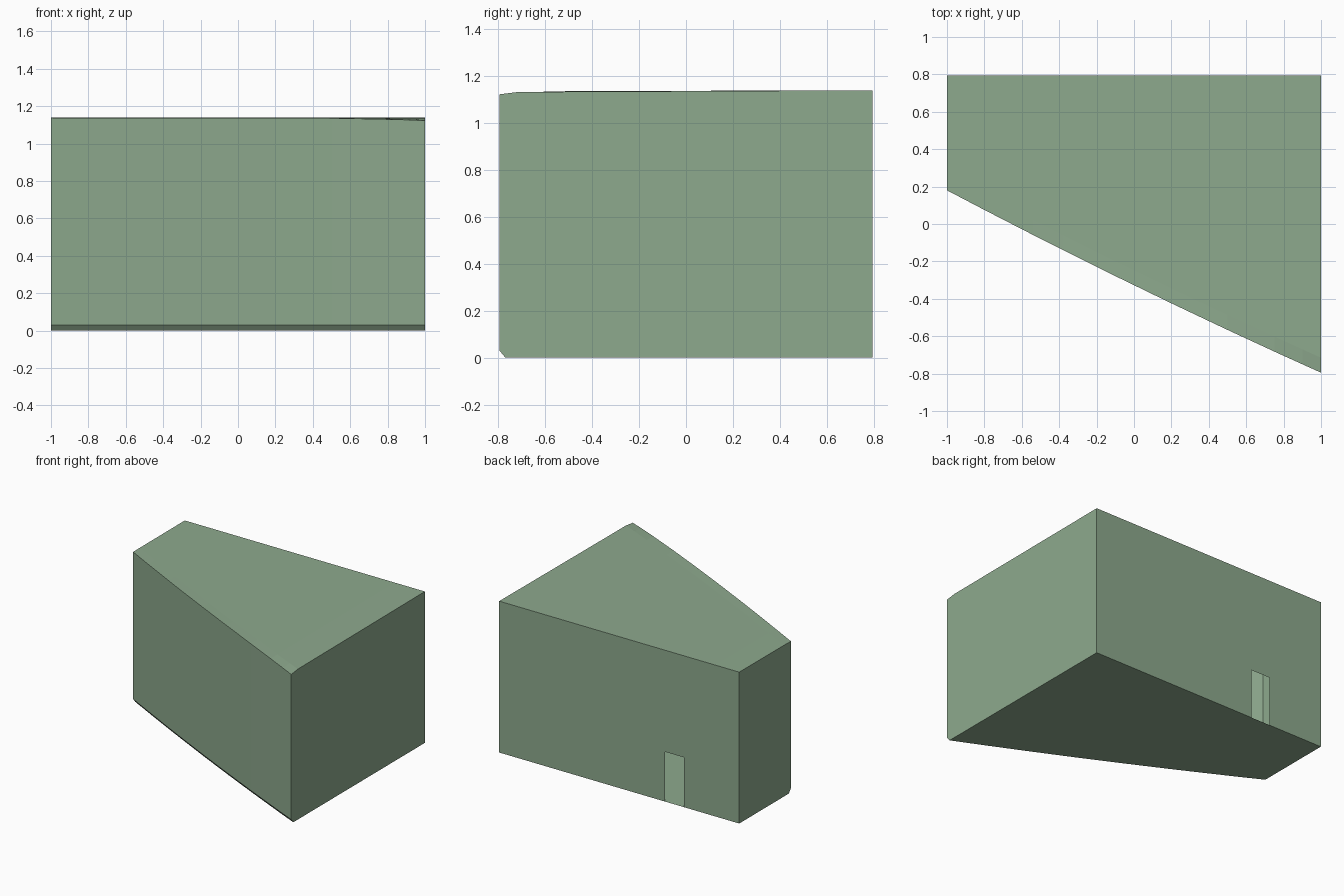
import bpy, bmesh

if "Cube" in bpy.data.objects:
    bpy.data.objects.remove(bpy.data.objects["Cube"])

W, D, H = 1.0, 0.795, 1.14
DOOR_L, DOOR_R, DOOR_H = -0.54, -0.38, 0.375
columns = [-1.0, -0.8, DOOR_L, DOOR_R, -0.1, 0.2, 0.5, 0.75, 0.9, 1.0]


def front_y(x):
    # slanted front wall with a slight outward bow
    return 0.18 - 0.4875 * (x + 1) - 0.02 * (1 - x * x)


def profile(x):
    # cross-section in y/z: floor, chamfered foot, front wall, roof
    y, t = front_y(x), (x + 1) / 2
    eave = 1.138 - 0.015 * t ** 6
    shoulder = 1.139 - 0.006 * t
    return [(D, 0), (y + 0.025, 0), (y, 0.03), (y, eave),
            (y + 0.08, shoulder), (D, H)]


bm = bmesh.new()
rings = [[bm.verts.new((x, y, z)) for y, z in profile(x)] for x in columns]

# floor, front wall and roof
for a, b in zip(rings, rings[1:]):
    for i in range(len(a) - 1):
        bm.faces.new((a[i], a[i + 1], b[i + 1], b[i]))

# side walls
bm.faces.new(rings[0])
bm.faces.new(rings[-1])

# back wall with an open doorway into the hollow shell
door = [bm.verts.new((x, D, DOOR_H)) for x in (DOOR_L, DOOR_R)]
li, ri = columns.index(DOOR_L), columns.index(DOOR_R)
bottom = [r[0] for r in rings[:li + 1]] + door + [r[0] for r in rings[ri:]]
bm.faces.new(bottom + [r[-1] for r in reversed(rings)])

bmesh.ops.recalc_face_normals(bm, faces=bm.faces)
mesh = bpy.data.meshes.new("building_shell")
bm.to_mesh(mesh)
bm.free()

shell = bpy.data.objects.new("building_shell", mesh)
bpy.context.collection.objects.link(shell)

# green paint
green = bpy.data.materials.new("green_paint")
green.diffuse_color = (0.27, 0.40, 0.27, 1)
green.use_nodes = True
green.node_tree.nodes["Principled BSDF"].inputs["Base Color"].default_value = green.diffuse_color
mesh.materials.append(green)
